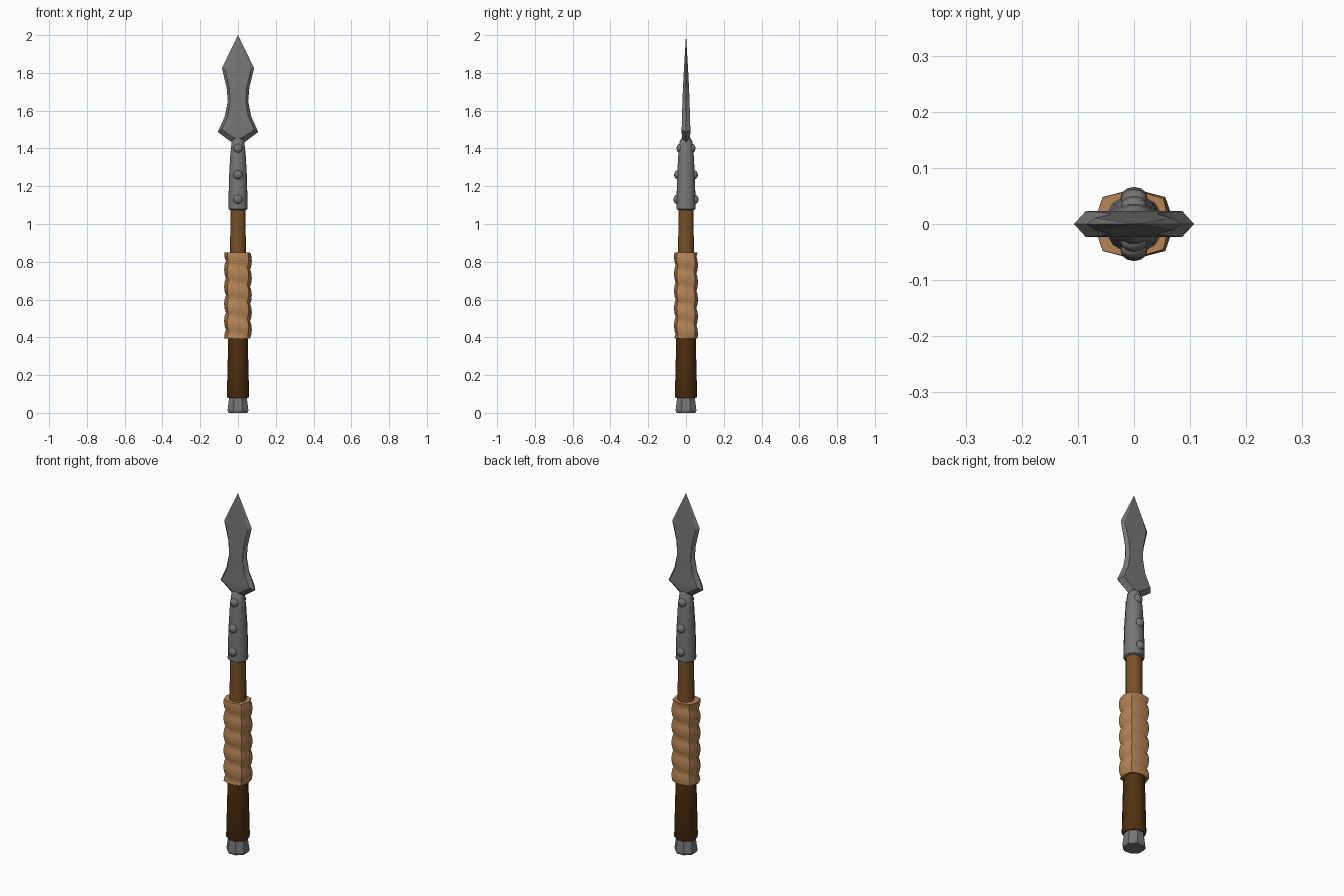
import bpy, bmesh, math
from mathutils import Matrix

if "Cube" in bpy.data.objects:
    bpy.data.objects.remove(bpy.data.objects["Cube"], do_unlink=True)


def material(name, rgb, metal=0.0):
    m = bpy.data.materials.new(name)
    m.use_nodes = True
    m.diffuse_color = (*rgb, 1)
    bsdf = m.node_tree.nodes["Principled BSDF"]
    bsdf.inputs["Base Color"].default_value = (*rgb, 1)
    bsdf.inputs["Roughness"].default_value = 0.7
    return m


STEEL = material("grey steel", (0.18, 0.18, 0.18))
WOOD = material("brown wood", (0.19, 0.08, 0.02))
LEATHER = material("tan leather", (0.46, 0.23, 0.09))
DARK = material("dark wood", (0.08, 0.03, 0.005))


def finish(name, bm, mat, angle=None):
    bmesh.ops.recalc_face_normals(bm, faces=bm.faces)
    me = bpy.data.meshes.new(name)
    bm.to_mesh(me)
    bm.free()
    ob = bpy.data.objects.new(name, me)
    bpy.context.collection.objects.link(ob)
    me.materials.append(mat)
    if angle:
        bpy.ops.object.select_all(action="DESELECT")
        ob.select_set(True)
        bpy.context.view_layer.objects.active = ob
        bpy.ops.object.shade_smooth_by_angle(angle=math.radians(angle))
    return ob


def skin(bm, rings):
    """Join rings of points with quads and cap both ends."""
    loops = [[bm.verts.new(p) for p in r] for r in rings]
    n = len(loops[0])
    for a, b in zip(loops, loops[1:]):
        for i in range(n):
            j = (i + 1) % n
            bm.faces.new((a[i], a[j], b[j], b[i]))
    bm.faces.new(loops[0])
    bm.faces.new(loops[-1])


def turned(name, profile, sides, mat, angle=None):
    """Turn a (radius, height) profile, with flat sides facing front."""
    bm = bmesh.new()
    turn = [math.tau * (i + 0.5) / sides for i in range(sides)]
    skin(bm, [[(r * math.cos(a), r * math.sin(a), z) for a in turn] for r, z in profile])
    return finish(name, bm, mat, angle)


# Pommel, handle, shaft and socket
turned("pommel", [(0.054, 0), (0.06, 0.012), (0.05, 0.085)], 8, STEEL)
turned("lower_handle", [(0.055, 0.078), (0.061, 0.088), (0.053, 0.41)], 12, DARK, 40)
turned("shaft", [(0.044, 0.4), (0.042, 1.1)], 12, WOOD, 40)
turned("socket", [(0.046, 1.075), (0.053, 1.08), (0.049, 1.25), (0.042, 1.37),
                  (0.034, 1.44), (0.02, 1.46)], 12, STEEL, 40)

# Leather grip wound in a spiral
GRIP_LOW, GRIP_HIGH, PITCH, SIDES, ROWS = 0.395, 0.85, 0.091, 8, 40
rings = []
for k in range(ROWS + 1):
    z = GRIP_LOW + (GRIP_HIGH - GRIP_LOW) * k / ROWS
    ring = []
    for i in range(SIDES):
        a = math.tau * i / SIDES
        bulge = abs(math.sin(math.pi * ((z - GRIP_LOW) / PITCH + a / math.tau)))
        r = 0.87 + 0.13 * bulge ** 0.7
        if i % 2:
            r *= 1.08
        ring.append((0.073 * r * math.cos(a), 0.063 * r * math.sin(a), z))
    rings.append(ring)
bm = bmesh.new()
skin(bm, rings)
finish("leather_grip", bm, LEATHER, 50)

# Blade rows: edge x, edge z, face x, face z, half thickness
ROWS_BLADE = [(0.03, 1.43, 0.02, 1.455, 0.022), (0.107, 1.487, 0.086, 1.5, 0.023),
              (0.07, 1.57, 0.054, 1.57, 0.021), (0.054, 1.65, 0.041, 1.65, 0.019),
              (0.06, 1.72, 0.046, 1.72, 0.016), (0.085, 1.825, 0.069, 1.82, 0.011)]
bm = bmesh.new()
rows = []
for ex, ez, fx, fz, t in ROWS_BLADE:
    pts = [(-ex, 0, ez), (-fx, -t, fz), (fx, -t, fz), (ex, 0, ez), (fx, t, fz), (-fx, t, fz)]
    rows.append([bm.verts.new(p) for p in pts])
for a, b in zip(rows, rows[1:]):
    for i in range(6):
        j = (i + 1) % 6
        bm.faces.new((a[i], a[j], b[j], b[i]))
bm.faces.new(rows[0])
tip = bm.verts.new((0, 0, 2))
for i in range(6):
    bm.faces.new((rows[-1][i], rows[-1][(i + 1) % 6], tip))
finish("blade", bm, STEEL)

# Rivets on the front and back of the socket
for label, side in (("front", -1), ("back", 1)):
    for n, (z, y) in enumerate(((1.13, 0.048), (1.26, 0.045), (1.4, 0.032)), 1):
        bm = bmesh.new()
        place = Matrix.Translation((0, side * y, z)) @ Matrix.Diagonal((1, 0.75, 1, 1))
        bmesh.ops.create_uvsphere(bm, u_segments=12, v_segments=8, radius=0.024, matrix=place)
        finish(f"{label}_rivet_{n}", bm, STEEL, 60)
